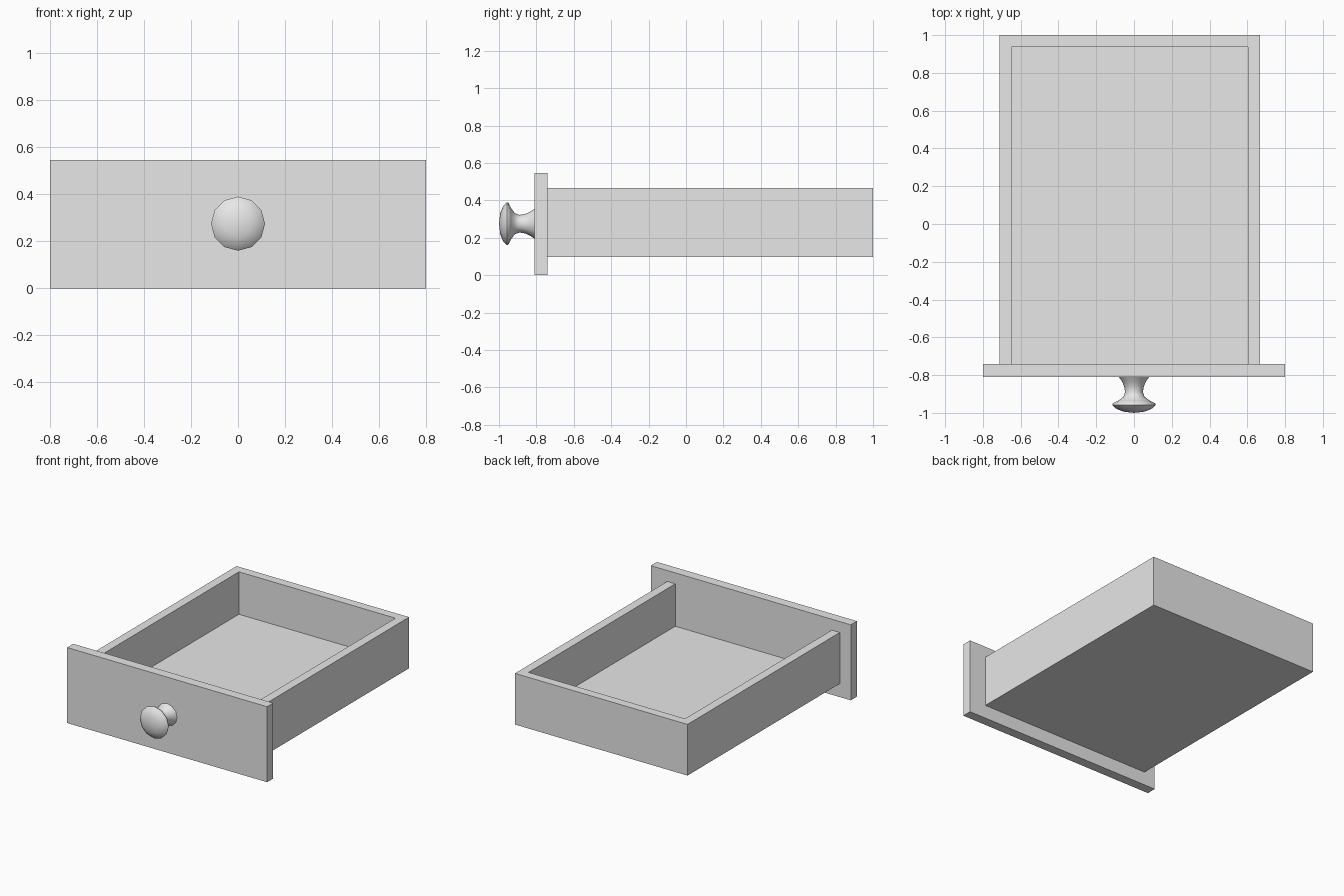
import bpy
import bmesh
import math
from mathutils import Matrix, Vector

cube = bpy.data.objects.get("Cube")
if cube:
    bpy.data.objects.remove(cube, do_unlink=True)

# One plain grey for the whole drawer
grey = bpy.data.materials.new("light_grey")
grey.use_nodes = True
color = (0.8, 0.8, 0.8, 1.0)
grey.diffuse_color = color
grey.node_tree.nodes["Principled BSDF"].inputs["Base Color"].default_value = color


def add_object(name, bm):
    bmesh.ops.recalc_face_normals(bm, faces=bm.faces)
    mesh = bpy.data.meshes.new(name)
    bm.to_mesh(mesh)
    bm.free()
    mesh.materials.append(grey)
    obj = bpy.data.objects.new(name, mesh)
    bpy.context.collection.objects.link(obj)
    return obj


def add_box(name, low, high):
    low, high = Vector(low), Vector(high)
    bm = bmesh.new()
    bmesh.ops.create_cube(bm, size=1, matrix=Matrix.Translation((low + high) / 2)
                          @ Matrix.Diagonal((*(high - low), 1)))
    return add_object(name, bm)


# Front panel
PANEL_FRONT, PANEL_BACK = -0.81, -0.74
add_box("front_panel", (-0.8, PANEL_FRONT, 0), (0.8, PANEL_BACK, 0.546))

# Tray: U-shaped wall outline and floor, slightly off centre
LEFT, RIGHT, BACK = 0.668, -0.712, 1.0
BOTTOM, FLOOR, TOP, WALL = 0.097, 0.16, 0.467, 0.064

outline = [(RIGHT, PANEL_BACK), (RIGHT, BACK), (LEFT, BACK), (LEFT, PANEL_BACK),
           (LEFT - WALL, PANEL_BACK), (LEFT - WALL, BACK - WALL),
           (RIGHT + WALL, BACK - WALL), (RIGHT + WALL, PANEL_BACK)]
bm = bmesh.new()
face = bm.faces.new([bm.verts.new((x, y, BOTTOM)) for x, y in outline])
ext = bmesh.ops.extrude_face_region(bm, geom=[face], use_keep_orig=True)
bmesh.ops.translate(bm, vec=(0, 0, TOP - BOTTOM),
                    verts=[g for g in ext["geom"] if isinstance(g, bmesh.types.BMVert)])
add_object("tray_walls", bm)
add_box("tray_floor", (RIGHT + WALL, PANEL_BACK, BOTTOM),
        (LEFT - WALL, BACK - WALL, FLOOR))

# Knob: (radius, y) profile turned about the front-to-back axis
profile = [(0.08, PANEL_FRONT), (0.063, -0.835), (0.052, -0.86), (0.047, -0.89),
           (0.056, -0.915), (0.085, -0.936), (0.112, -0.95), (0.115, -0.958),
           (0.096, -0.977), (0.058, -0.993), (0, -1.0)]
KNOB_Z = 0.275
bm = bmesh.new()
points = [bm.verts.new((r, y, KNOB_Z)) for r, y in profile]
edges = [bm.edges.new(pair) for pair in zip(points, points[1:])]
bmesh.ops.spin(bm, geom=points + edges, cent=(0, 0, KNOB_Z), axis=(0, 1, 0),
               angle=math.tau, steps=12)
bmesh.ops.remove_doubles(bm, verts=bm.verts, dist=0.0005)
knob = add_object("knob", bm)
bpy.ops.object.select_all(action="DESELECT")
knob.select_set(True)
bpy.context.view_layer.objects.active = knob
bpy.ops.object.shade_smooth_by_angle(angle=math.radians(60))
